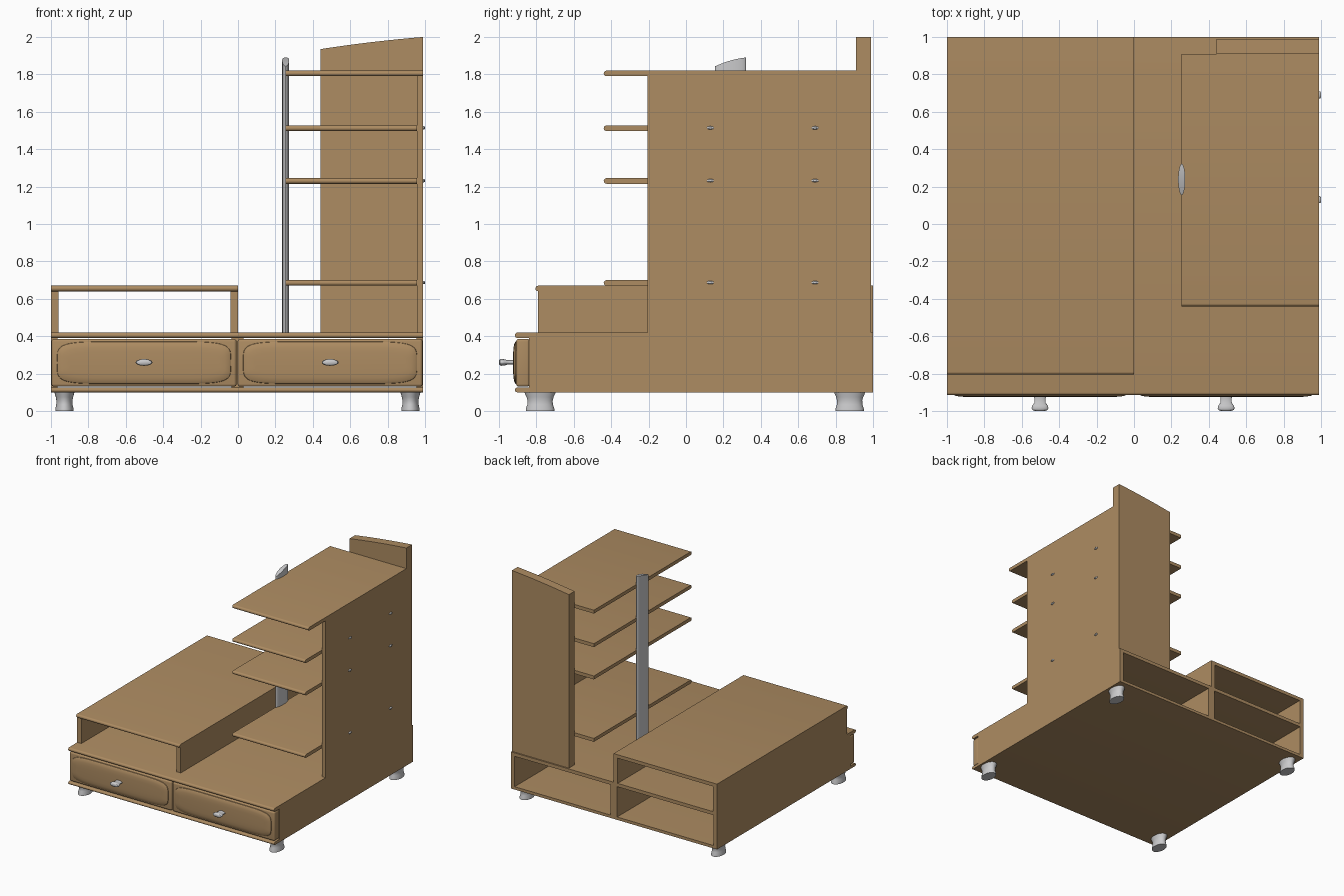
import bpy, bmesh, math
from math import sin, cos, pi

if "Cube" in bpy.data.objects:
    bpy.data.objects.remove(bpy.data.objects["Cube"])


def material(name, rgb):
    m = bpy.data.materials.new(name)
    m.diffuse_color = (*rgb, 1)
    m.use_nodes = True
    m.node_tree.nodes["Principled BSDF"].inputs["Base Color"].default_value = m.diffuse_color
    return m


WOOD = material("warm_wood", (0.42, 0.262, 0.122))
METAL = material("light_grey_metal", (0.60, 0.60, 0.61))


def finish(name, bm, mat, smooth=True):
    bmesh.ops.recalc_face_normals(bm, faces=bm.faces)
    me = bpy.data.meshes.new(name)
    bm.to_mesh(me)
    bm.free()
    me.materials.append(mat)
    ob = bpy.data.objects.new(name, me)
    bpy.context.collection.objects.link(ob)
    if smooth:
        bpy.ops.object.select_all(action='DESELECT')
        ob.select_set(True)
        bpy.context.view_layer.objects.active = ob
        bpy.ops.object.shade_smooth_by_angle(angle=math.radians(40))
    return ob


def loft(name, rings, mat, smooth=True):
    """Skin a list of equal-length point rings and cap both ends."""
    bm = bmesh.new()
    vs = [[bm.verts.new(p) for p in r] for r in rings]
    n = len(vs[0])
    for a, b in zip(vs, vs[1:]):
        for i in range(n):
            j = (i + 1) % n
            bm.faces.new((a[i], a[j], b[j], b[i]))
    bm.faces.new(vs[0])
    bm.faces.new(vs[-1])
    return finish(name, bm, mat, smooth)


def box(name, x0, x1, y0, y1, z0, z1, bevel=0):
    bm = bmesh.new()
    bmesh.ops.create_cube(bm, size=1)
    for v in bm.verts:
        v.co = ((x0 + x1) / 2 + v.co.x * (x1 - x0),
                (y0 + y1) / 2 + v.co.y * (y1 - y0),
                (z0 + z1) / 2 + v.co.z * (z1 - z0))
    if bevel:
        bmesh.ops.bevel(bm, geom=bm.edges[:], offset=bevel, segments=4,
                        profile=0.5, affect='EDGES')
    return finish(name, bm, WOOD, bool(bevel))


def board(name, x0, x1, y0, y1, z0, z1):
    """Horizontal board with a half-round front edge."""
    r = (z1 - z0) / 2
    prof = [(y1, z1), (y1, z0)]
    for i in range(9):
        a = -pi / 2 - pi * i / 8
        prof.append((y0 + r + r * cos(a), z0 + r + r * sin(a)))
    return loft(name, [[(x, y, z) for y, z in prof] for x in (x0, x1)], WOOD)


def ellipse(n, ru, rv):
    return [(ru * cos(2 * pi * i / n), rv * sin(2 * pi * i / n)) for i in range(n)]


L, R = -1.0, 0.99

# Base cabinet, open at the back
board("base_bottom", L, R, -0.915, 1, 0.10, 0.125)
board("base_top", L, R, -0.915, 1, 0.39, 0.42)
box("base_side_left", L, L + 0.035, -0.84, 1, 0.125, 0.39)
box("base_side_right", R - 0.035, R, -0.84, 1, 0.125, 0.39)
box("base_divider", -0.035, 0.03, -0.84, 1, 0.125, 0.39)

# Low stand on the left
board("stand_top", L, 0, -0.805, 1, 0.64, 0.67)
box("stand_side_left", L, L + 0.04, -0.79, 1, 0.42, 0.64)
box("stand_side_right", -0.04, 0, -0.79, 1, 0.42, 0.64)

# Drawer fronts with pillow panels and knobs
for side, x0, x1 in (("left", L + 0.003, -0.008), ("right", -0.002, R - 0.003)):
    cx = (x0 + x1) / 2
    box("drawer_front_" + side, x0, x1, -0.908, -0.835, 0.13, 0.386, 0.015)
    rings = []
    for y, s in ((-0.90, 0), (-0.912, 0.004), (-0.918, 0.014), (-0.922, 0.035), (-0.924, 0.06)):
        ring = []
        for i in range(64):
            a = 2 * pi * i / 64
            c, d = cos(a), sin(a)
            ring.append((cx + (0.468 - s) * math.copysign(abs(c) ** 0.3, c), y,
                         0.258 + (0.116 - s) * math.copysign(abs(d) ** 0.42, d)))
        rings.append(ring)
    loft("drawer_pillow_" + side, rings, WOOD)
    prof = ((-0.915, 0.034), (-0.93, 0.03), (-0.955, 0.03), (-0.972, 0.042),
            (-0.985, 0.045), (-0.995, 0.04), (-1.0, 0.025))
    loft("drawer_knob_" + side,
         [[(cx + u, y, 0.26 + v) for u, v in ellipse(24, r, r * 0.4)] for y, r in prof], METAL)

# Waisted oval feet
foot = ((0, 0.92), (0.012, 0.92), (0.035, 0.82), (0.055, 0.81), (0.075, 0.87), (0.09, 0.96), (0.10, 1.0))
for side, x in (("left", -0.928), ("right", 0.922)):
    for end, y in (("front", -0.78), ("back", 0.875)):
        loft(f"foot_{end}_{side}",
             [[(x + u, y + v, z) for u, v in ellipse(32, 0.053 * s, 0.083 * s)] for z, s in foot], METAL)

# Tower: side panel, shelves and top
box("tower_side", 0.957, R, -0.205, 0.91, 0.42, 1.79)
board("tower_top", 0.253, R, -0.44, 0.91, 1.79, 1.82)
for i, z in enumerate((0.67, 1.215, 1.497)):
    board(f"tower_shelf_{i + 1}", 0.253, 0.957, -0.44, 0.91, z, z + 0.03)
    for y in (0.13, 0.69):
        loft(f"screw_cap_{i + 1}",
             [[(x, y + u, z + 0.017 + v) for u, v in ellipse(16, 0.019 * s, 0.009 * s)]
              for x, s in ((0.985, 1), (0.995, 1), (1.0, 0.6))], METAL)

# Tower back panel with a curved top
top = [(0.44 + 0.55 * t / 12, 1.935 + 0.065 * (1.3 * t / 12 - 0.3 * (t / 12) ** 2)) for t in range(13)]
prof = [(R, 0.42), (0.44, 0.42)] + top
loft("tower_back", [[(x, y, z) for x, z in prof] for y in (0.91, 0.988)], WOOD)

# Oval pole with a slanted, slightly domed end
bm = bmesh.new()
N = 32
low, high = [], []
for k in range(N):
    a = pi / 2 + 2 * pi * k / N
    x, y = 0.255 + 0.019 * cos(a), 0.238 + 0.083 * sin(a)
    t = (y - 0.155) / 0.166
    low.append(bm.verts.new((x, y, 0.42)))
    high.append(bm.verts.new((x, y, 1.843 + 0.047 * t + 0.03 * t * (1 - t))))
for k in range(N):
    j = (k + 1) % N
    bm.faces.new((low[k], low[j], high[j], high[k]))
bm.faces.new(low)
for k in range(N // 2):
    quad = [high[k], high[k + 1], high[N - k - 1], high[(N - k) % N]]
    bm.faces.new(list(dict.fromkeys(quad)))
finish("pole", bm, METAL)
